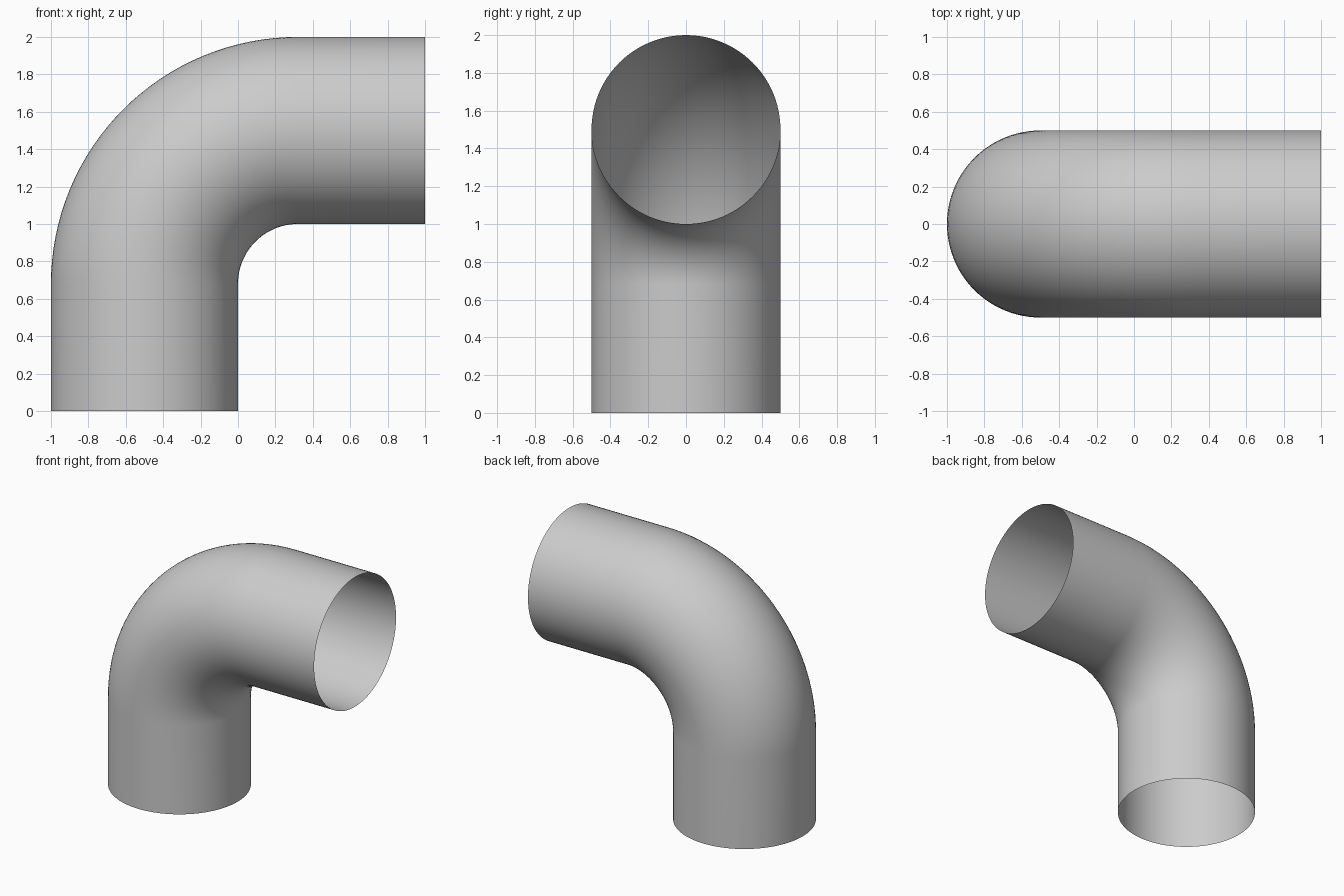
import bpy
import bmesh
from math import sin, cos, pi

if "Cube" in bpy.data.objects:
    bpy.data.objects.remove(bpy.data.objects["Cube"], do_unlink=True)

PIPE_R = 0.5      # pipe radius
INNER_R = 0.32    # radius on the inside of the bend
BEND_R = PIPE_R + INNER_R
CX, CZ = INNER_R, 1 - INNER_R   # bend centre
SIDES, STEPS = 96, 32

# One flat colour
grey = bpy.data.materials.new("light grey")
grey.use_nodes = True
colour = (0.6, 0.6, 0.6, 1)
grey.diffuse_color = colour
grey.node_tree.nodes["Principled BSDF"].inputs["Base Color"].default_value = colour

# Centre line stations: (x, z, turn), from the foot round the bend to the outlet
stations = [(-PIPE_R, 0, 0)]
for i in range(STEPS + 1):
    a = pi / 2 * i / STEPS
    stations.append((CX - BEND_R * cos(a), CZ + BEND_R * sin(a), a))
stations.append((1, 2 - PIPE_R, pi / 2))

# Sweep open rings along the centre line, leaving both ends open
bm = bmesh.new()
rings = []
for x, z, a in stations:
    ring = []
    for k in range(SIDES):
        t = 2 * pi * k / SIDES
        out = PIPE_R * cos(t)
        ring.append(bm.verts.new((x + out * cos(a), PIPE_R * sin(t), z - out * sin(a))))
    rings.append(ring)
for low, high in zip(rings, rings[1:]):
    for k in range(SIDES):
        n = (k + 1) % SIDES
        face = bm.faces.new((low[k], low[n], high[n], high[k]))
        face.smooth = True

mesh = bpy.data.meshes.new("pipe_elbow")
bm.to_mesh(mesh)
bm.free()
mesh.materials.append(grey)
pipe = bpy.data.objects.new("pipe_elbow", mesh)
bpy.context.collection.objects.link(pipe)
